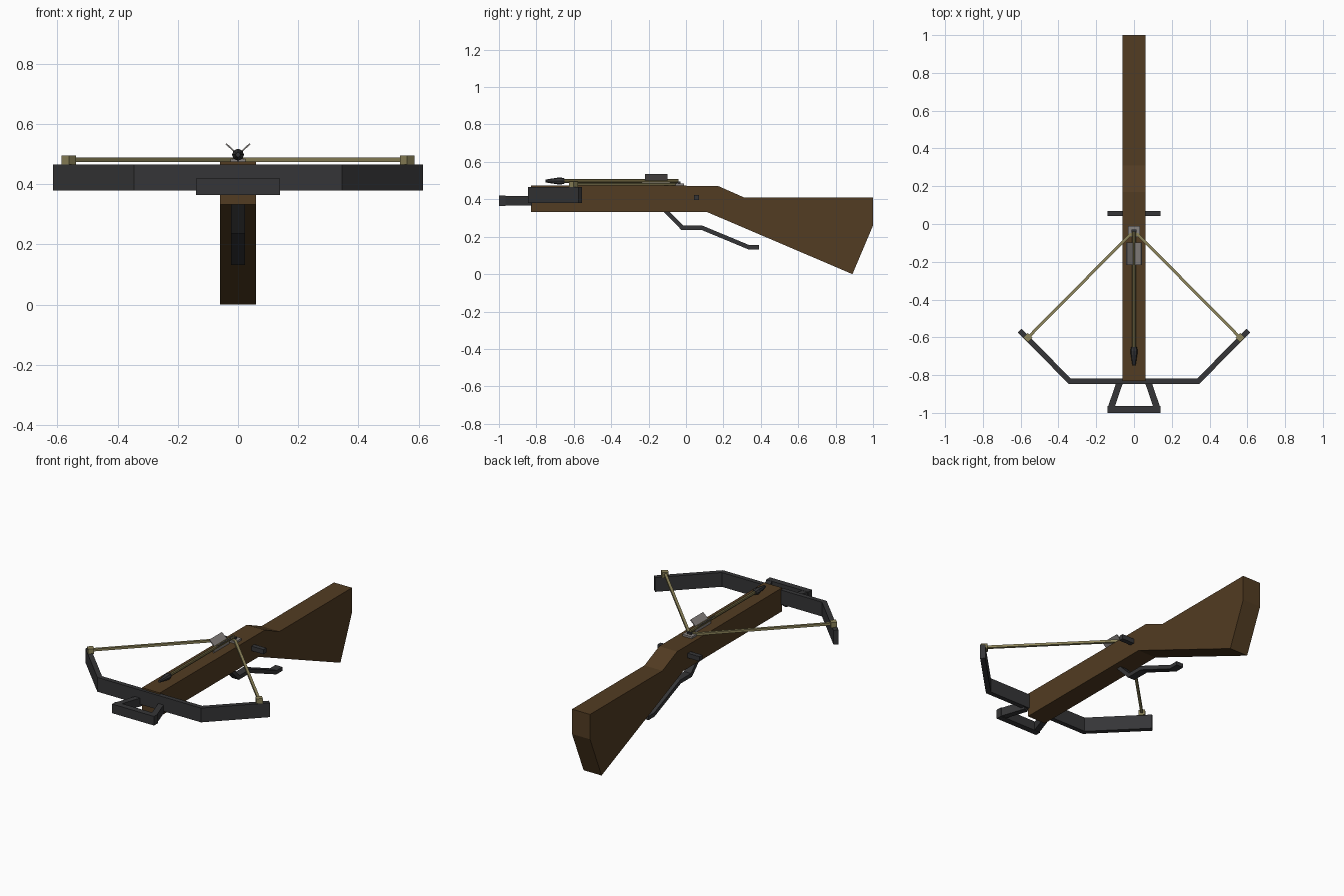
import bpy, bmesh, math
from mathutils import Vector, Matrix

cube = bpy.data.objects.get("Cube")
if cube:
    bpy.data.objects.remove(cube, do_unlink=True)


def material(name, rgb):
    m = bpy.data.materials.new(name)
    m.use_nodes = True
    m.diffuse_color = (*rgb, 1)
    m.node_tree.nodes["Principled BSDF"].inputs["Base Color"].default_value = (*rgb, 1)
    return m


wood = material("dark walnut", (0.085, 0.045, 0.016))
metal = material("black steel", (0.036, 0.036, 0.038))
cord = material("waxed cord", (0.27, 0.235, 0.105))
cane = material("bolt cane", (0.17, 0.14, 0.055))
feather = material("grey feather", (0.25, 0.23, 0.22))


def finish(name, bm, mat):
    bmesh.ops.recalc_face_normals(bm, faces=bm.faces)
    me = bpy.data.meshes.new(name)
    bm.to_mesh(me)
    bm.free()
    me.materials.append(mat)
    ob = bpy.data.objects.new(name, me)
    bpy.context.collection.objects.link(ob)
    return ob


def prism(name, outline, lo, hi, axis, mat):
    """Extrude a 2D outline along x (outline in y,z) or z (outline in x,y)."""
    def place(p, h):
        return (h, *p) if axis == "x" else (*p, h)
    bm = bmesh.new()
    a = [bm.verts.new(place(p, lo)) for p in outline]
    b = [bm.verts.new(place(p, hi)) for p in outline]
    bm.faces.new(a)
    bm.faces.new(b)
    for i in range(len(a)):
        j = (i + 1) % len(a)
        bm.faces.new((a[i], a[j], b[j], b[i]))
    return finish(name, bm, mat)


def ribbon(name, path, width, lo, hi, axis, mat):
    """Bar of even width along a mitred 2D path."""
    pts = [Vector(p) for p in path]
    left, right = [], []
    for i, p in enumerate(pts):
        d1 = (p - pts[i - 1]).normalized() if i else (pts[1] - p).normalized()
        d2 = (pts[i + 1] - p).normalized() if i < len(pts) - 1 else d1
        t = (d1 + d2).normalized()
        off = Vector((-t.y, t.x)) * width / 2 / t.dot(d1)
        left.append(p + off)
        right.append(p - off)
    return prism(name, left + right[::-1], lo, hi, axis, mat)


def box(name, centre, size, mat, turn=None):
    bm = bmesh.new()
    bmesh.ops.create_cube(bm, size=1)
    m = Matrix.Translation(centre) @ (turn or Matrix()) @ Matrix.Diagonal((*size, 1))
    bm.transform(m)
    return finish(name, bm, mat)


def rod(name, y0, y1, r0, r1, z, sides, mat):
    """Straight or tapered rod lying along y."""
    bm = bmesh.new()
    bmesh.ops.create_cone(bm, cap_ends=True, segments=sides, radius1=r0, radius2=r1, depth=y1 - y0)
    bm.transform(Matrix.Translation((0, (y0 + y1) / 2, z)) @ Matrix.Rotation(-math.pi / 2, 4, "X"))
    return finish(name, bm, mat)


# Stock
prism("stock", [(-.83, .475), (.17, .472), (.31, .41), (1, .41), (1, .26),
                (.89, 0), (.11, .333), (-.83, .333)], -.06, .06, "x", wood)

# Bow and its string
ribbon("bow", [(-.605, -.565), (-.34, -.832), (.34, -.832), (.605, -.565)],
       .028, .38, .466, "z", metal)
ribbon("bow_string", [(-.565, -.605), (-.02, -.055), (.02, -.055), (.565, -.605)],
       .015, .474, .488, "z", cord)

# Foot stirrup
box("stirrup_bar", (0, -.982, .392), (.28, .036, .055), metal)
for side, s in (("left", 1), ("right", -1)):
    ribbon("stirrup_arm_" + side, [(s * .073, -.83), (s * .122, -.975)],
           .034, .367, .418, "z", metal)
    # String anchors on the bow tips
    box("string_anchor_" + side, (s * .562, -.602, .479), (.036, .034, .032), cord,
        Matrix.Rotation(s * math.pi / 4, 4, "Z"))
    # Raised feathers
    box("feather_" + side, (s * .021, -.158, .517), (.052, .12, .005), feather,
        Matrix.Rotation(-s * math.radians(43), 4, "Y"))

# Release lever and cross pin
ribbon("trigger_lever", [(-.115, .345), (-.02, .248), (.085, .248), (.335, .144), (.39, .144)],
       .023, -.023, .023, "x", metal)
box("cross_pin", (0, .056, .41), (.28, .028, .028), metal)

# Bolt
rod("bolt_shaft", -.66, -.04, .01, .01, .498, 8, cane)
rod("bolt_head", -.75, -.672, .008, .02, .498, 8, metal)
rod("bolt_socket", -.672, -.65, .02, .014, .498, 8, metal)
box("lower_feather", (0, -.16, .488), (.006, .15, .03), feather)

# String catch
box("catch_plate", (0, -.04, .478), (.064, .06, .012), feather)
box("catch_claw", (0, -.037, .487), (.026, .016, .016), metal)
